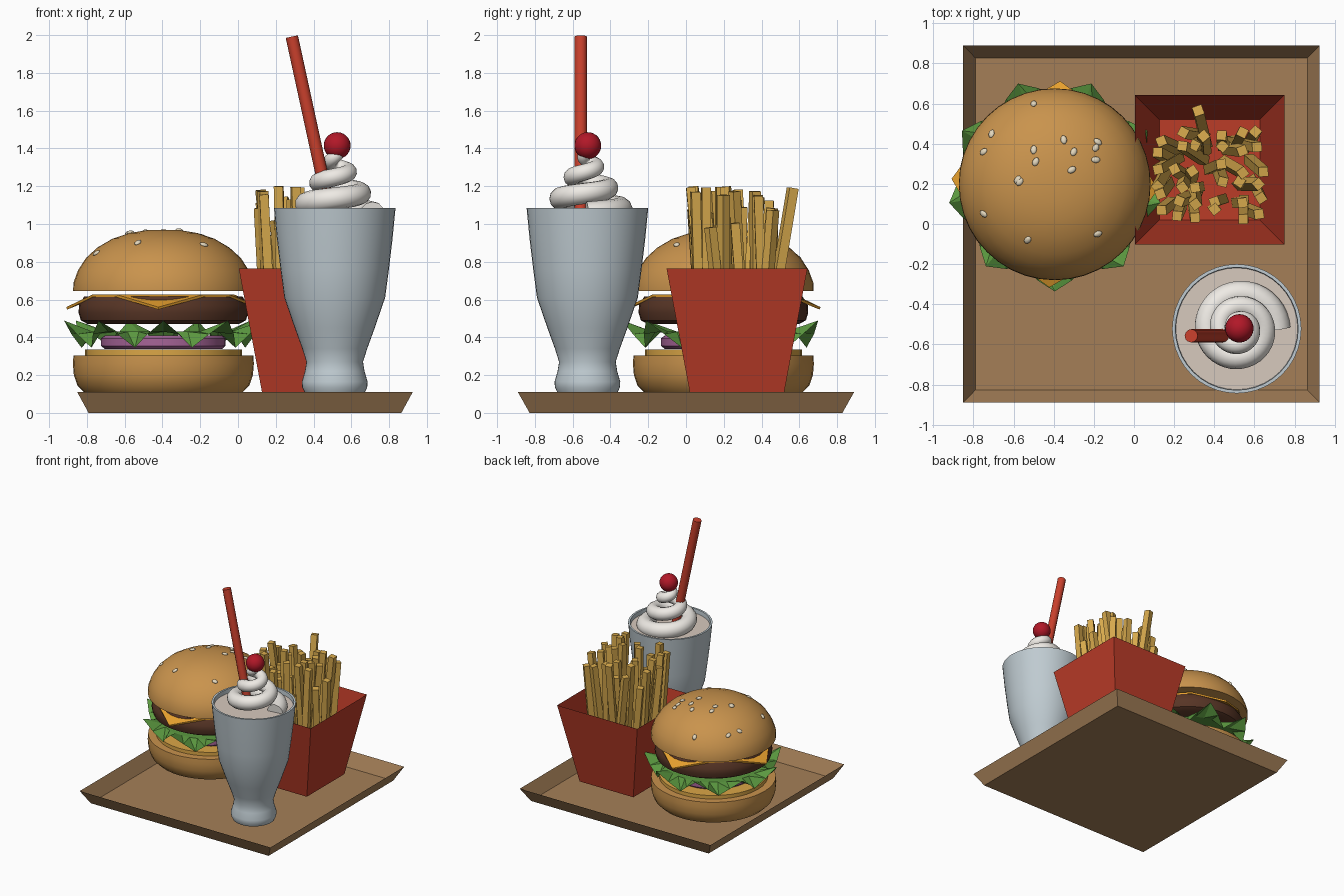
import bpy, bmesh, math, random
from mathutils import Vector

if "Cube" in bpy.data.objects:
    bpy.data.objects.remove(bpy.data.objects["Cube"])

random.seed(4)
BX, BY = -0.395, 0.198      # burger centre
CX, CY = 0.512, -0.522      # cup centre


def mat(name, r, g, b):
    m = bpy.data.materials.new(name)
    m.diffuse_color = tuple((c / 255) ** 2.2 for c in (r, g, b)) + (1,)
    m.use_nodes = True
    m.node_tree.nodes["Principled BSDF"].inputs["Base Color"].default_value = m.diffuse_color
    return m


def finish(name, bm, material, smooth=None):
    bmesh.ops.recalc_face_normals(bm, faces=bm.faces)
    me = bpy.data.meshes.new(name)
    bm.to_mesh(me)
    bm.free()
    ob = bpy.data.objects.new(name, me)
    bpy.context.collection.objects.link(ob)
    me.materials.append(material)
    if smooth:
        bpy.ops.object.select_all(action='DESELECT')
        ob.select_set(True)
        bpy.context.view_layer.objects.active = ob
        bpy.ops.object.shade_smooth_by_angle(angle=math.radians(smooth))
    return ob


def lathe(name, profile, x, y, material, n=40, smooth=35):
    bm = bmesh.new()
    rings = []
    for r, z in profile:
        k = 1 if r == 0 else n
        rings.append([bm.verts.new((x + r * math.cos(i * math.tau / n),
                                    y + r * math.sin(i * math.tau / n), z)) for i in range(k)])
    for a, b in zip(rings, rings[1:]):
        for i in range(n):
            q = [a[i % len(a)], a[(i + 1) % len(a)], b[(i + 1) % len(b)], b[i % len(b)]]
            bm.faces.new(list(dict.fromkeys(q)))
    return finish(name, bm, material, smooth)


def open_box(name, x, y, z0, z1, low, high, material):
    bm = bmesh.new()
    a, b = [[bm.verts.new((x + sx * h[0], y + sy * h[1], z))
             for sx, sy in ((-1, -1), (1, -1), (1, 1), (-1, 1))]
            for h, z in ((low, z0), (high, z1))]
    bm.faces.new(a)
    for i in range(4):
        j = (i + 1) % 4
        bm.faces.new((a[i], a[j], b[j], b[i]))
    return finish(name, bm, material)


def bar(bm, p, q, w, spin):
    d = q - p
    rot = d.to_track_quat('Z', 'Y').to_matrix().to_4x4()
    res = bmesh.ops.create_cube(bm, size=1)['verts']
    c, s = math.cos(spin), math.sin(spin)
    for v in res:
        x, y = v.co.x * w, v.co.y * w
        v.co = rot @ Vector((x * c - y * s, x * s + y * c, v.co.z * d.length)) + (p + q) / 2


def tube(name, pts, radii, material, depth):
    cu = bpy.data.curves.new(name, 'CURVE')
    cu.dimensions = '3D'
    cu.bevel_depth = depth
    cu.bevel_resolution = 4
    cu.use_fill_caps = True
    sp = cu.splines.new('POLY')
    sp.points.add(len(pts) - 1)
    for p, co, r in zip(sp.points, pts, radii):
        p.co = (*co, 1)
        p.radius = r
    sp.use_smooth = True
    ob = bpy.data.objects.new(name, cu)
    bpy.context.collection.objects.link(ob)
    cu.materials.append(material)
    return ob


bun = mat("bun", 200, 146, 78)
red = mat("red_card", 186, 62, 44)
straw_red = mat("straw_red", 200, 66, 48)
cream = mat("cream", 238, 234, 228)
fry = mat("fry", 214, 168, 78)

# tray
open_box("tray", 0.037, 0, 0, 0.11, (0.828, 0.828), (0.888, 0.89), mat("tray", 163, 126, 88))

# burger layers, bottom to top
lathe("bottom_bun", [(0, .11), (.42, .11), (.455, .145), (.474, .2), (.479, .26), (.476, .305), (0, .305)],
      BX, BY, bun)
lathe("sauce_layer", [(0, .305), (.415, .305), (.415, .335), (0, .335)], BX, BY, mat("sauce", 218, 165, 72))
lathe("onion_slice", [(0, .338), (.31, .338), (.33, .355), (.33, .395), (.31, .41), (0, .41)],
      BX, BY, mat("onion", 165, 100, 150))
lathe("patty", [(0, .47), (.40, .47), (.437, .49), (.449, .53), (.447, .57), (.42, .615), (0, .615)],
      BX, BY, mat("patty", 88, 56, 42))

# lettuce: nine ruffles, tips up and valleys down
bm = bmesh.new()
n = 36
centre = bm.verts.new((BX, BY, .43))
inner, outer = [], []
for i in range(n):
    a = -math.pi / 2 + i * math.tau / n
    w = math.cos(9 * (a + math.pi / 2))
    inner.append(bm.verts.new((BX + .38 * math.cos(a), BY + .38 * math.sin(a), .43)))
    r = .487 + .047 * w
    outer.append(bm.verts.new((BX + r * math.cos(a), BY + r * math.sin(a), .417 + .072 * w)))
for i in range(n):
    j = (i + 1) % n
    bm.faces.new((centre, inner[i], inner[j]))
    bm.faces.new((inner[i], outer[i], outer[j]))
    bm.faces.new((inner[i], outer[j], inner[j]))
finish("lettuce", bm, mat("lettuce", 92, 152, 66))

# cheese slice with drooping corners
bm = bmesh.new()
flat, tips = [], []
for k in range(4):
    a = math.radians(90 * k - 3)
    for da, r, z, store in ((-.576, .43, .628, flat), (.576, .43, .628, flat), (0, .515, .56, tips)):
        store.append(bm.verts.new((BX + r * math.cos(a + da), BY + r * math.sin(a + da), z)))
bm.faces.new(flat)
for k in range(4):
    bm.faces.new((flat[2 * k], tips[k], flat[2 * k + 1]))
cheese = finish("cheese_slice", bm, mat("cheese", 232, 160, 50))
cheese.modifiers.new("thickness", 'SOLIDIFY').thickness = 0.014

# top bun
dome = [(.478, .645), (.476, .69), (.452, .755), (.41, .82), (.35, .875), (.27, .922),
        (.18, .952), (.09, .967), (0, .97)]
lathe("top_bun", [(0, .645)] + dome, BX, BY, bun)

# sesame seeds laid on the dome
seeds = [(-.5, .6), (-.71, .45), (-.75, .36), (-.5, .37), (-.49, .31), (-.57, .21), (-.58, .22),
         (-.35, .42), (-.3, .36), (-.31, .27), (-.18, .41), (-.19, .38), (-.19, .32),
         (-.75, .05), (-.53, -.08), (-.18, -.05)]
bm = bmesh.new()
for x, y in seeds:
    off = Vector((x - BX, y - BY, 0))
    r = off.length
    for (r1, z1), (r0, z0) in zip(dome, dome[1:]):
        if r0 <= r <= r1:
            z = z0 + (z1 - z0) * (r - r0) / (r1 - r0)
            nrm = (off.normalized() * (z0 - z1) + Vector((0, 0, r1 - r0))).normalized()
    rot = nrm.to_track_quat('Z', 'Y').to_matrix()
    s = random.uniform(0, math.tau)
    for v in bmesh.ops.create_uvsphere(bm, u_segments=10, v_segments=6, radius=1)['verts']:
        p, q = v.co.x * .023, v.co.y * .016
        v.co = rot @ Vector((p * math.cos(s) - q * math.sin(s), p * math.sin(s) + q * math.cos(s),
                             v.co.z * .01)) + Vector((x, y, z + .003))
finish("sesame_seeds", bm, mat("seed", 226, 214, 188), 60)

# fries carton and fries
FX, FY = 0.377, 0.27
open_box("fries_carton", FX, FY, .11, .765, (.25, .25), (.373, .373), red)
bm = bmesh.new()
for i in range(6):
    for j in range(6):
        u = -.25 + .1 * i + random.uniform(-.03, .03)
        v = -.2 + .078 * j + random.uniform(-.03, .03)
        top = Vector((FX - .01 + u, FY - .02 + v, random.uniform(.98, 1.2)))
        base = Vector((FX + .65 * u + random.uniform(-.06, .06), FY + .75 * v + random.uniform(-.06, .06), .15))
        bar(bm, base, top, .048, random.uniform(0, 1.5))
bar(bm, Vector((.36, .40, .2)), Vector((.32, .565, 1.19)), .05, .1)
finish("fries", bm, fry)

# milkshake glass with inner wall, and the drink surface
lathe("glass", [(0, .11), (.16, .11), (.172, .135), (.174, .165), (.158, .22), (.15, .27), (.172, .34),
                (.212, .45), (.267, .61), (.287, .76), (.306, .92), (.322, 1.085), (.306, 1.085),
                (.302, 1.03), (0, 1.03)], CX, CY, mat("glass", 190, 202, 208))
lathe("milkshake", [(.304, 1.05), (0, 1.05)], CX, CY, mat("milkshake", 214, 200, 188))

# whipped cream spiral
pts, radii = [], []
steps, turns = 110, 2.8
for i in range(steps + 1):
    t = i / steps
    a = t * turns * math.tau
    r = .19 * (1 - t) + .012 * t
    pts.append((CX + .01 + r * math.cos(a), CY + r * math.sin(a), 1.05 + .32 * t))
    radii.append(1 - .5 * t)
tube("whipped_cream", pts, radii, cream, .068)

# cherry
bm = bmesh.new()
bmesh.ops.create_uvsphere(bm, u_segments=24, v_segments=14, radius=.071)
bmesh.ops.translate(bm, verts=bm.verts, vec=(.525, -.52, 1.415))
finish("cherry", bm, mat("cherry", 176, 30, 44), 60)

# straw
tube("straw", [(.505, -.557, .98), (.285, -.557, 1.992)], [1, 1], straw_red, .033)
